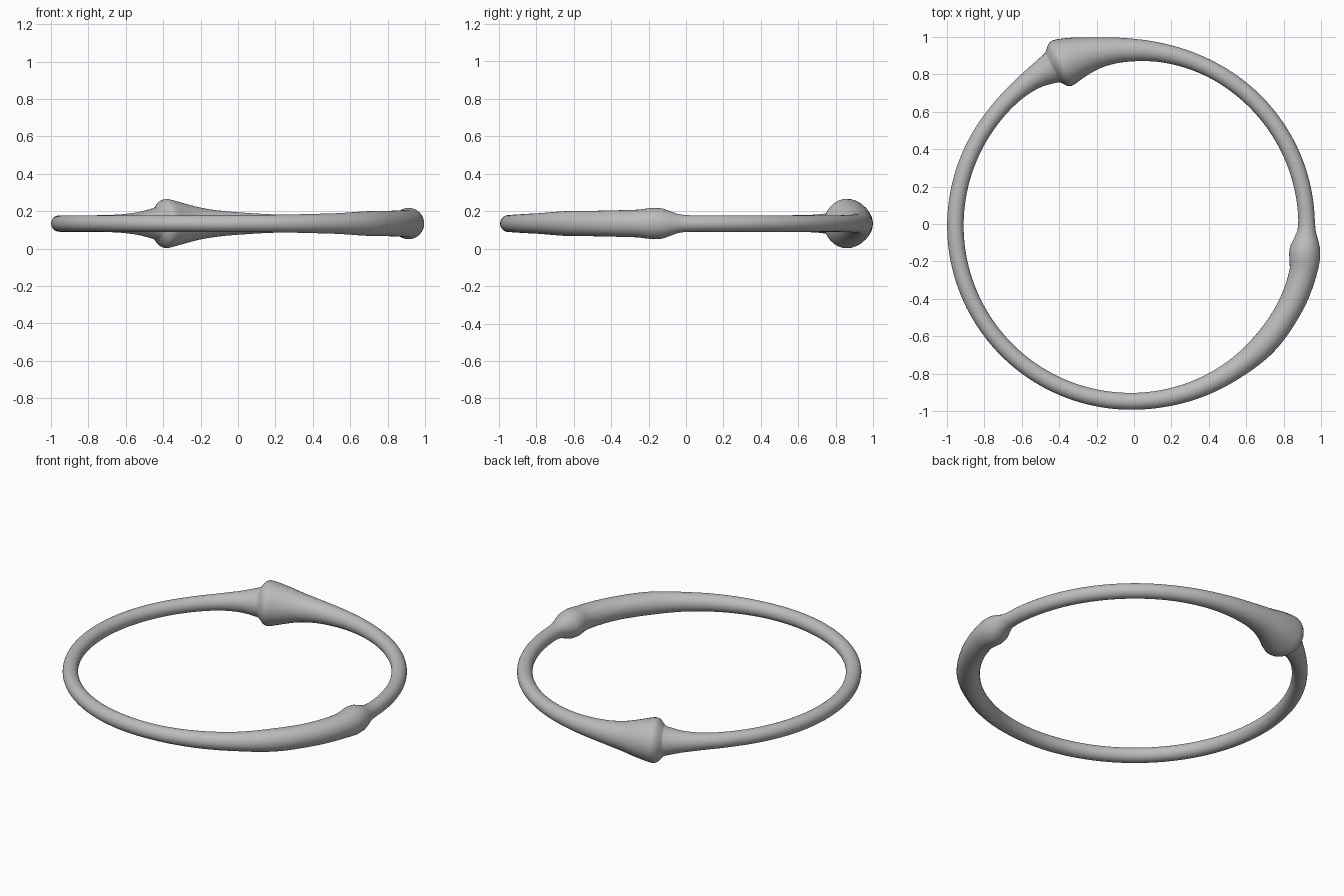
import bpy
import bmesh
from math import sin, cos, pi, radians

cube = bpy.data.objects.get("Cube")
if cube:
    bpy.data.objects.remove(cube)

RING = 0.939
CENTRE = (-0.016, -0.009, 0.134)
SIDES = 32

# Ring profile: angle in degrees, tube radius, outward shift of the centre line
PROFILE = [
    (-90, 0.045, 0), (-57, 0.054, 0.006), (-39, 0.067, 0.014), (-30, 0.068, 0.015),
    (-24, 0.070, 0.016), (-15, 0.074, 0.014), (-10, 0.084, 0.003), (-7, 0.080, 0),
    (-2, 0.050, 0), (2, 0.044, 0), (60, 0.044, 0), (77, 0.049, 0), (89, 0.060, 0),
    (95, 0.069, 0.002), (101, 0.084, 0.003), (107, 0.109, 0.004), (110, 0.122, 0.004),
    (113, 0.132, 0.005), (114.6, 0.121, 0.005), (116.3, 0.089, 0.005),
    (118, 0.080, 0.005), (124, 0.059, 0.006), (133, 0.047, 0.003),
    (145, 0.044, 0), (240, 0.044, 0), (270, 0.045, 0),
]


def slope(i, k):
    """Tangent at a profile point that never overshoots its neighbours."""
    if i == 0 or i == len(PROFILE) - 1:
        return 0
    a, b, c = PROFILE[i - 1:i + 2]
    before = (b[k] - a[k]) / (b[0] - a[0])
    after = (c[k] - b[k]) / (c[0] - b[0])
    return 2 * before * after / (before + after) if before * after > 0 else 0


def sample(i, t, k):
    """Smooth value between profile points i and i + 1."""
    a, b = PROFILE[i], PROFILE[i + 1]
    span = b[0] - a[0]
    ease = t * t * (3 - 2 * t)
    return (a[k] + (b[k] - a[k]) * ease
            + span * slope(i, k) * t * (1 - t) ** 2
            - span * slope(i + 1, k) * t * t * (1 - t))


def cross_section(bm, angle, radius, shift):
    """One loop of vertices around the tube."""
    a = radians(angle)
    loop = []
    for s in range(SIDES):
        turn = 2 * pi * s / SIDES
        reach = RING + shift + radius * cos(turn)
        loop.append(bm.verts.new((CENTRE[0] + reach * cos(a),
                                  CENTRE[1] + reach * sin(a),
                                  CENTRE[2] + radius * sin(turn))))
    return loop


# Closed ring with a large socket and a smaller swelling
bm = bmesh.new()
loops = []
for i in range(len(PROFILE) - 1):
    start, end = PROFILE[i][0], PROFILE[i + 1][0]
    steps = max(2, round((end - start) / 2))
    for j in range(steps):
        t = j / steps
        loops.append(cross_section(bm, start + (end - start) * t,
                                   sample(i, t, 1), sample(i, t, 2)))

for i, loop in enumerate(loops):
    following = loops[(i + 1) % len(loops)]
    for s in range(SIDES):
        n = (s + 1) % SIDES
        bm.faces.new((loop[s], following[s], following[n], loop[n]))
bmesh.ops.recalc_face_normals(bm, faces=bm.faces)

mesh = bpy.data.meshes.new("ring_band")
bm.to_mesh(mesh)
bm.free()
ring = bpy.data.objects.new("ring_band", mesh)
bpy.context.collection.objects.link(ring)

# Plain grey material
grey = bpy.data.materials.new("plain_grey")
grey.use_nodes = True
colour = (0.5, 0.5, 0.5, 1)
grey.diffuse_color = colour
grey.node_tree.nodes["Principled BSDF"].inputs["Base Color"].default_value = colour
mesh.materials.append(grey)

# Smooth surface with a crisp socket rim
bpy.ops.object.select_all(action="DESELECT")
ring.select_set(True)
bpy.context.view_layer.objects.active = ring
bpy.ops.object.shade_smooth_by_angle(angle=radians(25))
